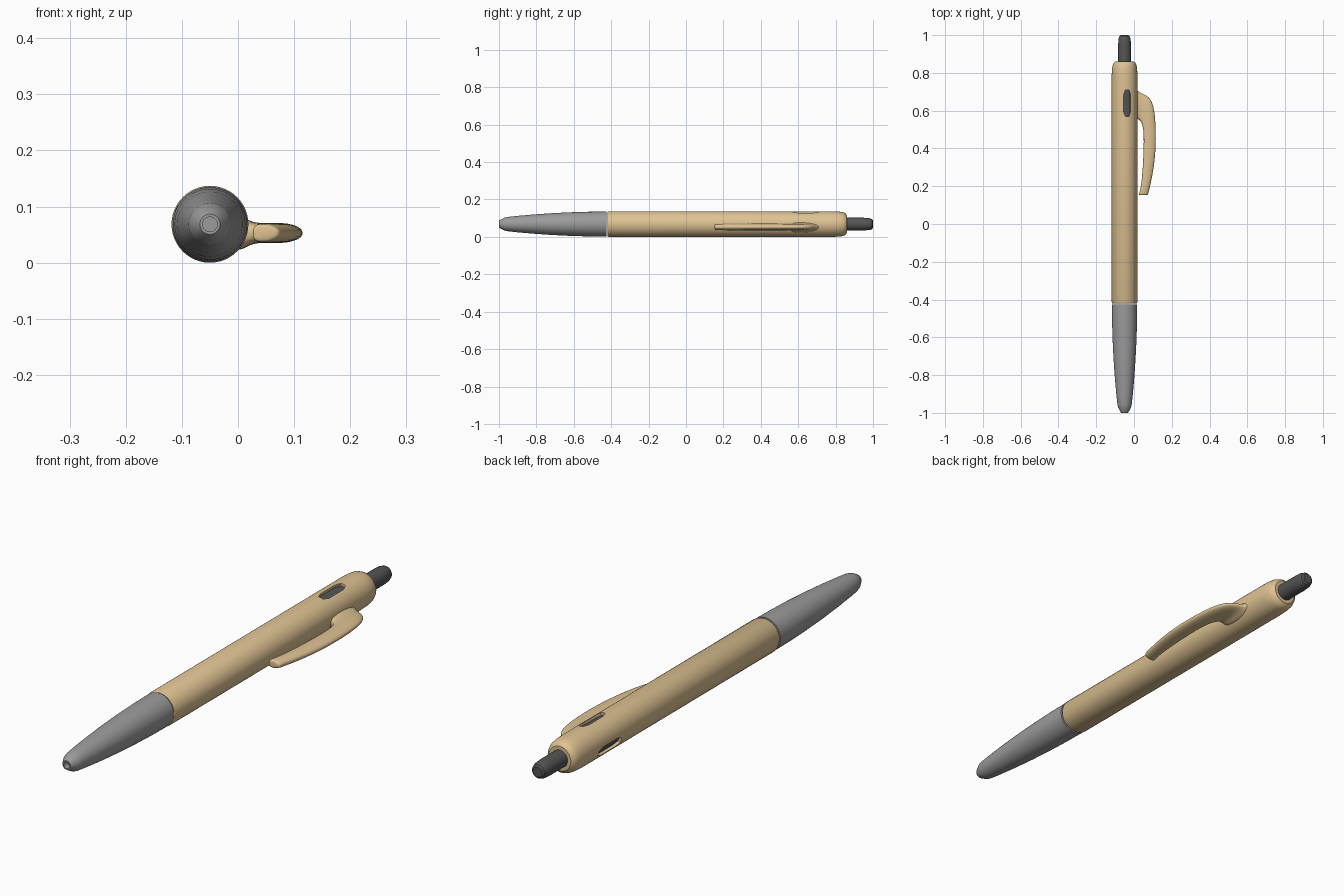
import bpy, bmesh, math
from mathutils import Matrix

if "Cube" in bpy.data.objects:
    bpy.data.objects.remove(bpy.data.objects["Cube"])

AXIS = (-0.05, 0, 0.0685)   # pen centre line runs along y


def material(name, rgb):
    m = bpy.data.materials.new(name)
    m.diffuse_color = (*rgb, 1)
    m.use_nodes = True
    m.node_tree.nodes["Principled BSDF"].inputs["Base Color"].default_value = m.diffuse_color
    return m


TAN = material("tan_plastic", (0.73, 0.54, 0.29))
GREY = material("grip_grey", (0.33, 0.33, 0.33))
DARK = material("dark_grey", (0.09, 0.09, 0.09))


def make_object(name, bm, mat, loc=AXIS):
    bmesh.ops.recalc_face_normals(bm, faces=bm.faces)
    me = bpy.data.meshes.new(name)
    bm.to_mesh(me)
    bm.free()
    ob = bpy.data.objects.new(name, me)
    ob.location = loc
    bpy.context.collection.objects.link(ob)
    if mat:
        me.materials.append(mat)
    return ob


def smooth(ob, angle=35):
    bpy.ops.object.select_all(action='DESELECT')
    ob.select_set(True)
    bpy.context.view_layer.objects.active = ob
    bpy.ops.object.shade_smooth_by_angle(angle=math.radians(angle))


def lathe(name, profile, mat, steps=48):
    """Turn (radius, y) points around the pen axis."""
    bm = bmesh.new()
    vs = [bm.verts.new((r, y, 0)) for r, y in profile]
    es = [bm.edges.new(p) for p in zip(vs, vs[1:])]
    bmesh.ops.spin(bm, geom=vs + es, cent=(0, 0, 0), axis=(0, 1, 0),
                   angle=math.tau, steps=steps)
    bmesh.ops.remove_doubles(bm, verts=bm.verts, dist=1e-5)
    return make_object(name, bm, mat)


def slot_cutter(name, roll):
    """Long six-sided prism that cuts a window into the barrel."""
    half = [(0.019, 0.595), (0.019, 0.685), (0.010, 0.71)]
    outline = [(0.010, 0.57)] + half + [(-x, y) for x, y in reversed(half)] + [(-0.010, 0.57)]
    bm = bmesh.new()
    face = bm.faces.new([bm.verts.new((x, y, 0.053)) for x, y in outline])
    ext = bmesh.ops.extrude_face_region(bm, geom=[face])["geom"]
    bmesh.ops.translate(bm, vec=(0, 0, 0.05),
                        verts=[g for g in ext if isinstance(g, bmesh.types.BMVert)])
    bmesh.ops.rotate(bm, verts=bm.verts, cent=(0, 0, 0),
                     matrix=Matrix.Rotation(math.radians(roll), 3, 'Y'))
    ob = make_object(name, bm, None)
    ob.hide_render = True
    return ob


# Barrel with rounded rear shoulder
barrel = lathe("barrel", [(0, -0.42), (0.065, -0.42), (0.0685, -0.412), (0.0685, 0.78),
                          (0.067, 0.815), (0.064, 0.838), (0.058, 0.853),
                          (0.048, 0.86), (0, 0.86)], TAN)

# Two windows in the barrel
for i, roll in enumerate((12, -108)):
    cutter = slot_cutter(f"window_cutter_{i}", roll)
    mod = barrel.modifiers.new("window", 'BOOLEAN')
    mod.operation, mod.solver, mod.object = 'DIFFERENCE', 'EXACT', cutter
    bpy.context.view_layer.objects.active = barrel
    bpy.ops.object.modifier_apply(modifier=mod.name)
    bpy.data.objects.remove(cutter)
smooth(barrel)

# Dark inner sleeve seen through the windows
smooth(lathe("inner_sleeve", [(0, 0.5), (0.058, 0.5), (0.058, 0.78), (0, 0.78)], DARK))

# Tapered grip with a hole at the nose
smooth(lathe("grip", [(0, -0.425), (0.067, -0.425), (0.066, -0.52), (0.063, -0.62),
                      (0.058, -0.72), (0.051, -0.82), (0.043, -0.91), (0.038, -0.955),
                      (0.034, -0.972), (0.022, -0.994), (0.018, -1.0),
                      (0.013, -1.0), (0.013, -0.975), (0, -0.975)], GREY))

# Push button
smooth(lathe("push_button", [(0, 0.84), (0.034, 0.84), (0.034, 0.95), (0.032, 0.98),
                             (0.027, 0.995), (0.020, 1.0), (0, 1.0)], DARK, 32))

# Pocket clip: sections (outer x, y, inner x, y, half height) from free end to root
sections = [(0.074, 0.152, 0.024, 0.152, 0.015), (0.076, 0.160, 0.027, 0.160, 0.017),
            (0.087, 0.205, 0.038, 0.20, 0.018), (0.107, 0.30, 0.047, 0.30, 0.018),
            (0.118, 0.42, 0.052, 0.42, 0.018), (0.115, 0.55, 0.051, 0.49, 0.018),
            (0.104, 0.635, 0.044, 0.525, 0.018), (0.080, 0.675, 0.036, 0.542, 0.018),
            (0.050, 0.69, 0.029, 0.55, 0.018), (0.027, 0.70, 0.020, 0.555, 0.021),
            (0.008, 0.72, 0.008, 0.555, 0.030), (-0.012, 0.73, -0.012, 0.55, 0.034)]
cross = [(0, -0.6), (0.12, -1), (0.6, -1), (1, -0.45), (1, 0.45), (0.6, 1), (0.12, 1), (0, 0.6)]
bm = bmesh.new()
rings = [[bm.verts.new((ix + (ox - ix) * t, iy + (oy - iy) * t, h * z)) for t, z in cross]
         for ox, oy, ix, iy, h in sections]
for a, b in zip(rings, rings[1:]):
    for k in range(len(cross)):
        j = (k + 1) % len(cross)
        bm.faces.new((a[k], a[j], b[j], b[k]))
bm.faces.new(rings[0])
bm.faces.new(rings[-1])
clip = make_object("pocket_clip", bm, TAN, (0, 0, 0.053))
for p in clip.data.polygons:
    p.use_smooth = True
clip.modifiers.new("rounding", 'SUBSURF').levels = 2
clip.modifiers["rounding"].render_levels = 2
